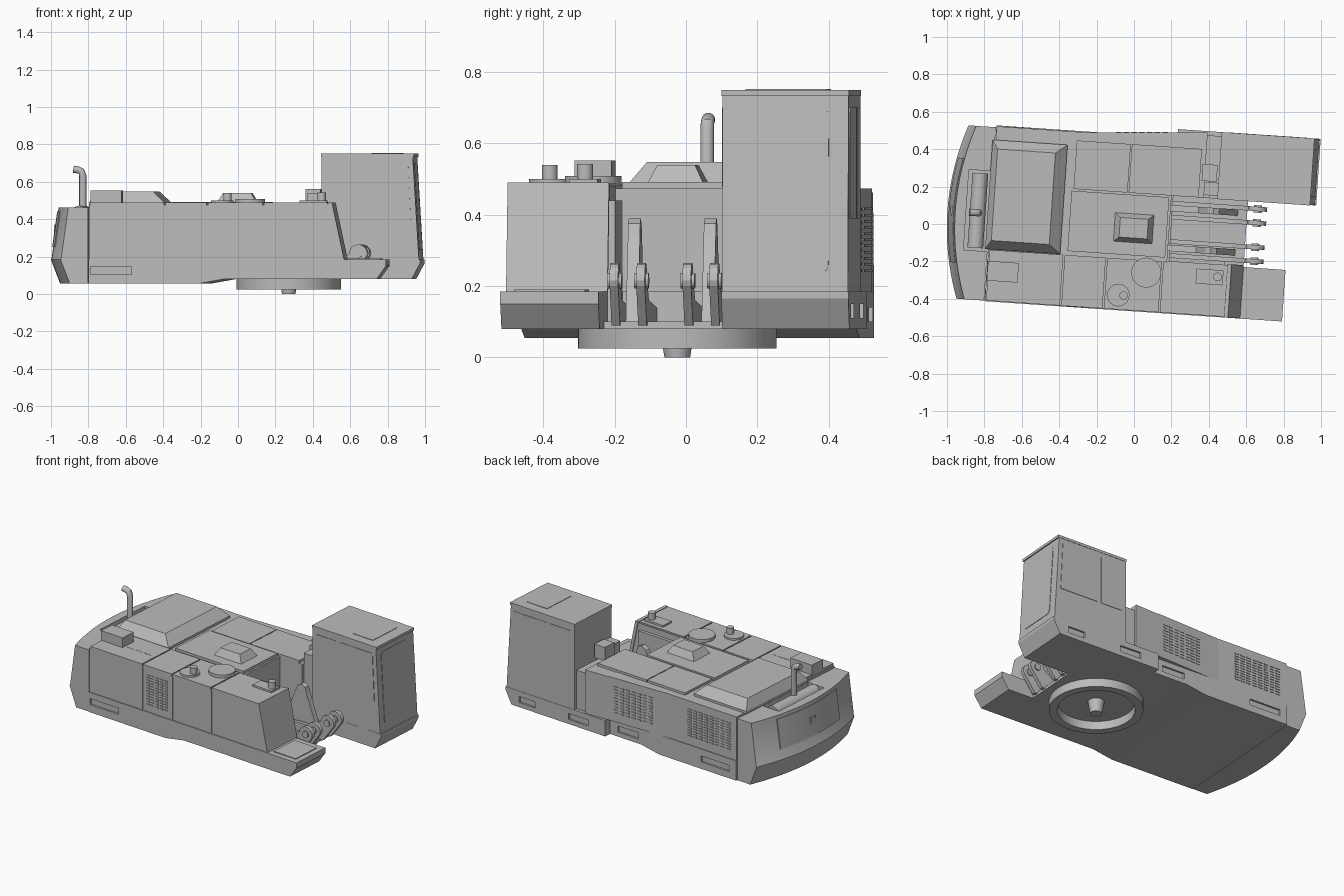
import bpy, bmesh, math
from mathutils import Matrix, Vector

if "Cube" in bpy.data.objects:
    bpy.data.objects.remove(bpy.data.objects["Cube"])

grey = bpy.data.materials.new("plain_grey")
grey.use_nodes = True
grey.diffuse_color = (0.5, 0.5, 0.5, 1)
grey.node_tree.nodes["Principled BSDF"].inputs["Base Color"].default_value = (0.5, 0.5, 0.5, 1)
TURN = Matrix.Rotation(math.radians(-3.9), 4, 'Z')  # whole machine is slewed slightly


def finish(name, bm, smooth=False):
    bmesh.ops.recalc_face_normals(bm, faces=bm.faces)
    bm.transform(TURN)
    me = bpy.data.meshes.new(name)
    bm.to_mesh(me)
    bm.free()
    me.materials.append(grey)
    ob = bpy.data.objects.new(name, me)
    bpy.context.collection.objects.link(ob)
    if smooth:
        bpy.ops.object.select_all(action='DESELECT')
        ob.select_set(True)
        bpy.context.view_layer.objects.active = ob
        bpy.ops.object.shade_smooth_by_angle(angle=math.radians(35))
    return ob


def add_loft(bm, rings):
    """Skin closed rings of equal length and cap both ends."""
    loops = [[bm.verts.new(p) for p in r] for r in rings]
    n = len(loops[0])
    for a, b in zip(loops, loops[1:]):
        for i in range(n):
            bm.faces.new((a[i], a[(i + 1) % n], b[(i + 1) % n], b[i]))
    bm.faces.new(loops[0])
    bm.faces.new(loops[-1])


def loft(name, rings, smooth=False):
    bm = bmesh.new()
    add_loft(bm, rings)
    return finish(name, bm, smooth)


def plan(name, pts, z0, z1):
    return loft(name, [[(x, y, z) for x, y in pts] for z in (z0, z1)])


def side(name, pts, y0, y1, smooth=False):
    return loft(name, [[(x, y, z) for x, z in pts] for y in (y0, y1)], smooth)


def rect(x0, x1, y0, y1, z):
    return [(x0, y0, z), (x1, y0, z), (x1, y1, z), (x0, y1, z)]


def boxes(name, items):
    """One mesh from (x0, x1, y0, y1, z0, z1) boxes."""
    bm = bmesh.new()
    for x0, x1, y0, y1, z0, z1 in items:
        add_loft(bm, [rect(x0, x1, y0, y1, z0), rect(x0, x1, y0, y1, z1)])
    return finish(name, bm)


def circle(r, x, y, z, n=32):
    return [(x + r * math.cos(t * math.tau / n), y + r * math.sin(t * math.tau / n), z) for t in range(n)]


def disc(name, x, y, z0, z1, r0, r1=None):
    return loft(name, [circle(r0, x, y, z0), circle(r1 or r0, x, y, z1)], True)


def cut(ob, cutter):
    mod = ob.modifiers.new("recess", 'BOOLEAN')
    mod.operation, mod.object, mod.solver = 'DIFFERENCE', cutter, 'EXACT'
    bpy.ops.object.select_all(action='DESELECT')
    bpy.context.view_layer.objects.active = ob
    ob.select_set(True)
    bpy.ops.object.modifier_apply(modifier=mod.name)
    bpy.data.objects.remove(cutter)


# Lower deck, stepped underneath, with sill recesses
deck = side("lower_deck", [(-.77, .055), (-.18, .055), (-.04, .08), (.2, .08), (.2, .185), (-.77, .185)], -.466, .476)
cut(deck, boxes("deck_cutter", [(-.77 + .01, -.54, -.5, -.454, .105, .145), (-.72, -.5, .464, .5, .1, .14),
                                (-.02, .14, .464, .5, .11, .15)]))
side("right_front_step", [(.2, .08), (.775, .08), (.825, .15), (.825, .185), (.2, .185)], -.466, -.19)
boxes("step_plate", [(.62, .79, -.43, -.23, .185, .19)])
cab_base = side("cab_base", [(.2, .08), (.92, .08), (.965, .165), (.965, .185), (.2, .185)], .165, .522)
cut(cab_base, boxes("cab_base_cutter", [(.33, .48, .51, .56, .11, .15), (.74, .86, .51, .56, .11, .15)]))
boxes("boom_floor", [(.2, .6, -.19, .165, .08, .1)])

# Counterweight with curved rear
def arc(inset, v0=-.463, v1=.466, n=24):
    out = []
    for i in range(n + 1):
        v = v0 + (v1 - v0) * i / n
        out.append((-1 + inset + .08 * (v / .463) ** 2, v))
    return out


def weight_ring(inset, z):
    return [(x, y, z) for x, y in [(-.772, -.463)] + arc(inset) + [(-.772, .466)]]


weight = loft("counterweight", [weight_ring(.05, .055), weight_ring(0, .185), weight_ring(.004, .19),
                                weight_ring(.042, .462)], True)
cut(weight, boxes("muffler_cutter", [(-.9, -.775, -.2, .23, .39, .5)]))


# Curved access plate on the rear
def rear_ring(z, lean):
    outer, inner = arc(lean - .005, -.27, .29), arc(lean + .02, -.27, .29)
    return [(x, y, z) for x, y in outer + inner[::-1]]


loft("rear_plate", [rear_ring(.25, .012), rear_ring(.44, .039)], True)
boxes("rear_latch", [(-.984, -.95, -.02, .03, .33, .37)])
boxes("muffler_saddles", [(-.87, -.8, y, y + .03, .39, .42) for y in (-.12, .12)])
bm = bmesh.new()
bmesh.ops.create_cone(bm, cap_ends=True, segments=24, radius1=.042, radius2=.042, depth=.4,
                      matrix=Matrix.Translation((-.838, .015, .43)) @ Matrix.Rotation(math.pi / 2, 4, 'X'))
finish("muffler", bm, True)

# Exhaust stack swept along a bent path
path = [Vector(p) for p in ((-.832, 0, .43), (-.832, 0, .635), (-.84, 0, .655), (-.858, 0, .663), (-.882, 0, .667))]
rings = []
for i, p in enumerate(path):
    d = (path[min(i + 1, len(path) - 1)] - path[max(i - 1, 0)]).normalized()
    q = Vector((0, 0, 1)).rotation_difference(d)
    rings.append([p + q @ Vector(c) for c in circle(.019, 0, 0, 0, 16)])
bm = bmesh.new()
add_loft(bm, rings)
bm.transform(Matrix.Translation((0, .003, 0)))
finish("exhaust_stack", bm, True)

# Machinery housing
plan("engine_housing", [(-.768, -.46), (.19, -.46), (.19, .503), (-.27, .471), (-.768, .471)], .185, .473)
plan("left_housing", [(.19, .165), (.36, .165), (.36, .515), (.19, .503)], .185, .47)
side("right_tank", [(.19, .185), (.59, .185), (.525, .48), (.19, .48)], -.46, -.185)
side("tank_front_trim", [(.578, .185), (.6, .185), (.535, .49), (.513, .49)], -.465, -.18)

# Top lids
lid_edges = [-.765, -.362, -.134, .166, .515]
boxes("right_lids", [(a + .004, b - .004, -.462, -.19, .47, .488) for a, b in zip(lid_edges, lid_edges[1:])])
boxes("centre_lid", [(-.345, .178, -.168, .155, .47, .492)])
boxes("left_lids", [(-.335, -.046, .165, .425, .47, .488), (-.04, .335, .165, .425, .47, .488)])
boxes("side_seams", [(s - .005, s + .005, -.465, -.45, .19, .475) for s in lid_edges[1:4]])
loft("engine_hood", [rect(-.785, -.383, -.187, .398, .47), rect(-.785, -.383, -.187, .398, .488),
                     rect(-.755, -.445, -.14, .35, .548)])
loft("hood_vent", [rect(-.105, .105, -.1, .055, .49), rect(-.075, .075, -.075, .03, .54)])
boxes("rear_box", [(-.765, -.6, -.355, -.25, .48, .552)])
disc("round_cover", .083, -.255, .48, .508, .08)
disc("filler_base", -.058, -.385, .48, .5, .06)
disc("filler_cap", -.03, -.385, .49, .54, .022)
boxes("tank_cap_base", [(.35, .495, -.295, -.215, .48, .5)])
disc("tank_cap", .465, -.252, .49, .542, .023)
boxes("control_box", [(.36, .445, .18, .25, .185, .54), (.345, .425, .255, .345, .47, .56)])
boxes("cab_gap_panel", [(.36, .445, .2, .5, .185, .44)])

# Cab, leaning at the front
cab = side("cab", [(.437, .185), (.958, .185), (.925, .735), (.437, .735)], .166, .52)
boxes("cab_roof", [(.435, .932, .163, .522, .733, .75)])
boxes("roof_hatch", [(.7, .855, .225, .455, .748, .753)])


def cab_front(z):
    return .958 - (z - .185) * .06


def window(name, y0, y1, z0, z1, r=.025):
    pts = []
    for k, (cy, cz) in enumerate(((y1 - r, z1 - r), (y0 + r, z1 - r), (y0 + r, z0 + r), (y1 - r, z0 + r))):
        for j in range(5):
            t = (k + j / 4) * math.pi / 2
            pts.append((cy + r * math.cos(t), cz + r * math.sin(t)))
    loft(name, [[(cab_front(z) + d, y, z) for y, z in pts] for d in (-.01, .003)])


window("windscreen", .21, .465, .235, .7)
for label, y in (("right", .166), ("left", .52)):
    side(label + "_cab_window", [(.65, .39), (.915, .39), (.9, .7), (.65, .7)], y - .003, y + .003)
    side(label + "_rear_window", [(.47, .39), (.62, .39), (.62, .7), (.47, .7)], y - .003, y + .003)

# Boom foot: paired lugs with pins, and taller ribs behind
lug = [(.2, .09), (.62, .09), (.7, .2)]
lug += [(.655 + .05 * math.cos(t * math.pi / 8), .215 + .05 * math.sin(t * math.pi / 8)) for t in range(9)]
lug += [(.53, .16), (.2, .14)]
for i, y in enumerate((-.155, -.08, .05, .125)):
    side("boom_lug_%d" % i, lug, y - .012, y + .012)
    bm = bmesh.new()
    bmesh.ops.create_cone(bm, cap_ends=True, segments=20, radius1=.022, radius2=.022, depth=.04,
                          matrix=Matrix.Translation((.655, y, .215)) @ Matrix.Rotation(math.pi / 2, 4, 'X'))
    finish("lug_pin_%d" % i, bm, True)
rib = [(.19, .1), (.55, .1), (.46, .34), (.45, .375), (.42, .39), (.39, .37), (.34, .25), (.19, .2)]
for i, y in enumerate((-.115, .098)):
    side("boom_rib_%d" % i, rib, y - .017, y + .017)
boxes("channel_bracket", [(.2, .5, -.186, -.165, .1, .44)])

# Louvre slats on the housing sides
def louvres(name, x0, x1, y, z0, z1, cols, rows, slope=0):
    dx, dz = (x1 - x0) / cols, (z1 - z0) / rows
    items = []
    for c in range(cols):
        for r in range(rows):
            x, z = x0 + c * dx, z0 + r * dz
            yy = y + (x - x0) * slope
            items.append((x, x + dx * .7, yy - .004, yy + .004, z, z + dz * .4))
    boxes(name, items)


louvres("right_louvres", -.33, -.16, -.46, .23, .44, 5, 12)
louvres("left_rear_louvres", -.72, -.38, .471, .24, .43, 8, 11)
louvres("left_front_louvres", -.13, .16, .481, .24, .43, 7, 10, .07)
louvres("top_louvres", -.58, -.39, -.33, .487, .493, 6, 1)

# Slew ring and centre swivel
bm = bmesh.new()
add_loft(bm, [circle(r, .272, -.006, z, 64) for r, z in ((.279, .082), (.279, .025), (.23, .025), (.23, .082))])
finish("slew_ring", bm, True)
disc("centre_swivel", .272, -.006, 0, .085, .036, .05)
